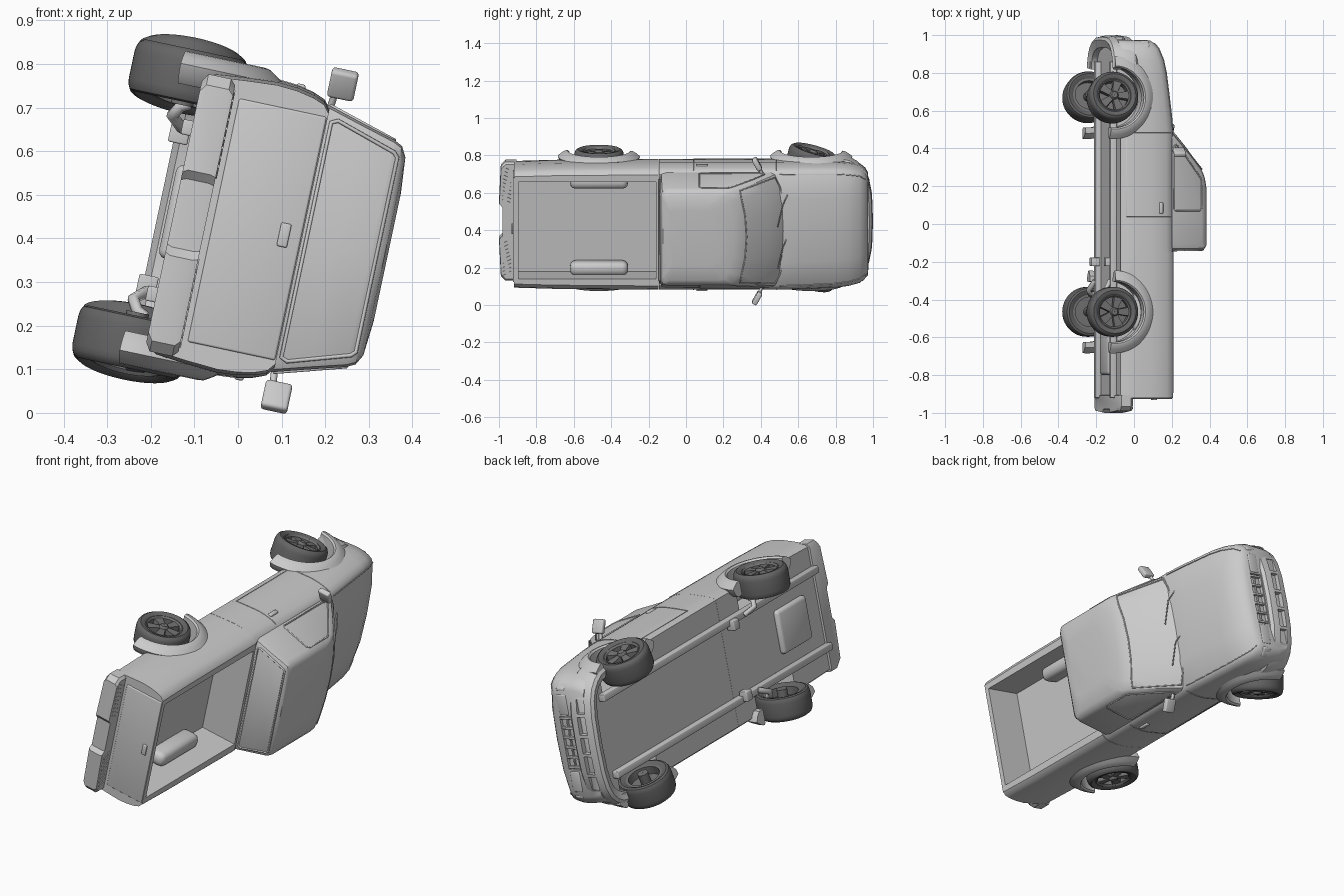
import bpy, bmesh, math
from mathutils import Matrix, Vector

if "Cube" in bpy.data.objects:
    bpy.data.objects.remove(bpy.data.objects["Cube"])

# Built upright (x right, y forward, z up), then rolled onto its side at the end
POSE = Matrix.Translation((0, 0, 0.43)) @ Matrix.Rotation(math.radians(102), 4, 'Y')


def material(name, g):
    m = bpy.data.materials.new(name)
    m.diffuse_color = (g, g, g, 1)
    m.use_nodes = True
    m.node_tree.nodes["Principled BSDF"].inputs["Base Color"].default_value = m.diffuse_color
    return m


RUBBER, RIM = material("rubber", 0.13), material("rim_grey", 0.17)


def make(name, verts, faces, mat=None):
    me = bpy.data.meshes.new(name)
    me.from_pydata([tuple(v) for v in verts], [], faces)
    bm = bmesh.new()
    bm.from_mesh(me)
    bmesh.ops.recalc_face_normals(bm, faces=bm.faces)
    bm.to_mesh(me)
    bm.free()
    if mat:
        me.materials.append(mat)
    ob = bpy.data.objects.new(name, me)
    bpy.context.collection.objects.link(ob)
    return ob


def loft(name, rings, closed=False, mat=None):
    n, m = len(rings[0]), len(rings)
    faces = []
    for i in range(m if closed else m - 1):
        j = (i + 1) % m
        faces += [(i*n + k, i*n + (k+1) % n, j*n + (k+1) % n, j*n + k) for k in range(n)]
    if not closed:
        faces += [tuple(range(n)), tuple(range((m-1)*n, m*n))]
    return make(name, [p for r in rings for p in r], faces, mat)


def box(name, c, s, bev=0.006, rot=0):
    bm = bmesh.new()
    bmesh.ops.create_cube(bm, size=1)
    for v in bm.verts:
        v.co = Vector((v.co.x*s[0], v.co.y*s[1], v.co.z*s[2]))
    if bev:
        bmesh.ops.bevel(bm, geom=bm.edges[:], offset=bev, segments=3, profile=0.5, affect='EDGES')
    me = bpy.data.meshes.new(name)
    bm.to_mesh(me)
    bm.free()
    ob = bpy.data.objects.new(name, me)
    bpy.context.collection.objects.link(ob)
    ob.matrix_basis = Matrix.Translation(c) @ Matrix.Rotation(rot, 4, 'Z')
    return ob


def tube(name, pts, r=0.003, cyclic=False):
    cu = bpy.data.curves.new(name, 'CURVE')
    cu.dimensions, cu.bevel_depth, cu.bevel_resolution, cu.use_fill_caps = '3D', r, 1, True
    sp = cu.splines.new('POLY')
    sp.points.add(len(pts) - 1)
    for q, p in zip(sp.points, pts):
        q.co = (*p, 1)
    sp.use_cyclic_u = cyclic
    ob = bpy.data.objects.new(name, cu)
    bpy.context.collection.objects.link(ob)


def lathe(name, prof, n=48, mat=None):
    rings = [[(x, r*math.cos(a), r*math.sin(a)) for r, x in prof]
             for a in (2*math.pi*i/n for i in range(n))]
    return loft(name, rings, True, mat)


def cut(target, cutters):
    for c in cutters:
        c.hide_render = True
        md = target.modifiers.new("cut", 'BOOLEAN')
        md.operation, md.solver, md.object = 'DIFFERENCE', 'EXACT', c
    bpy.context.view_layer.update()
    dg = bpy.context.evaluated_depsgraph_get()
    me = bpy.data.meshes.new_from_object(target.evaluated_get(dg))
    target.modifiers.clear()
    target.data = me
    for c in cutters:
        bpy.data.objects.remove(c)


# Body cross-section: (fraction of half width, fraction of height)
SIDE = [(.93, 0), (.965, .06), (.985, .3), (1, .56), (.99, .72), (.965, .86), (.935, .95), (.88, 1)]


def section(y, w, s, t, b=-0.14):
    half = [(0, b)] + [(w*fx, b + fz*(s - b)) for fx, fz in SIDE] + [(w*.5, t - (t-s)*.2), (0, t)]
    return [(x, y, z) for x, z in half + [(-x, z) for x, z in half[-2:0:-1]]]


def side_x(z, w=0.345, s=0.145, b=-0.14):
    f = (z - b)/(s - b)
    for (x0, f0), (x1, f1) in zip(SIDE, SIDE[1:]):
        if f <= f1:
            return w*(x0 + (x1 - x0)*max(0, f - f0)/(f1 - f0))
    return w*.88


REAR_Y, FRONT_Y, HUB_Z = -0.465, 0.67, -0.183


def arches(y):
    out = []
    for s in (-1, 1):
        ring = [(y + .162*math.cos(a), HUB_Z + .162*math.sin(a)) for a in (2*math.pi*i/48 for i in range(48))]
        out.append(loft("arch_cutter", [[(s*x, p, z) for p, z in ring] for x in (.205, .5)]))
    return out


# Front body: hood, fenders and lower cab
body = loft("front_body", [section(*a) for a in (
    (-.145, .345, .145, .15), (.2, .345, .145, .15), (.5, .345, .145, .168), (.6, .345, .135, .162),
    (.8, .34, .111, .138), (.87, .332, .097, .123), (.93, .318, .074, .1), (.958, .295, .053, .076),
    (.972, .27, .035, .052))])
cut(body, arches(FRONT_Y) + [box("grille_cutter", (0, .985, -.006), (.27, .06, .066), 0)])

# Cargo bed
bed = loft("cargo_bed", [section(*a) for a in (
    (-.92, .333, .15, .15), (-.7, .34, .15, .15), (-.146, .345, .15, .15))])
cut(bed, arches(REAR_Y) + [box("bed_cutter", (0, -.5275, .13), (.53, .735, .34), 0)])

# Cab upper: plan outlines stacked upward (z, half width, back, front at pillar, windshield bow)
rings = []
for z, w, yb, yf, bow in ((.12, .315, -.14, .5, .06), (.15, .312, -.14, .47, .07), (.225, .29, -.14, .386, .065),
                          (.31, .266, -.138, .285, .05), (.33, .256, -.134, .245, .055), (.343, .232, -.122, .2, .06),
                          (.35, .15, -.08, .13, .06)):
    half = [(0, yb), (w*.9, yb), (w*.98, yb + .01), (w, yb + .035), (w, .05), (w, yf - .03), (w*.97, yf),
            (w*.8, yf + bow*.45), (w*.45, yf + bow*.85), (0, yf + bow)]
    rings.append([(x, y, z) for x, y in half + [(-x, y) for x, y in half[-2:0:-1]]])
loft("cab_upper", rings)

# Window surrounds
tube("rear_window_frame", [(-.275, -.141, .16), (.275, -.141, .16), (.282, -.139, .175), (.238, -.138, .315),
                           (.228, -.136, .325), (-.228, -.136, .325), (-.238, -.138, .315), (-.282, -.139, .175)], .005, True)
tube("windshield_frame", [(-.29, .478, .155), (-.24, .501, .155), (-.135, .53, .154), (0, .54, .154), (.135, .53, .154),
                          (.24, .501, .155), (.29, .478, .155), (.252, .29, .313), (.205, .297, .316), (.115, .316, .316),
                          (0, .324, .316), (-.115, .316, .316), (-.205, .297, .316), (-.252, .29, .313)], .004, True)
for x in (-.2, .03):
    tube("wiper", [(x, .545, .152), (x + .05, .52, .185), (x + .17, .49, .205)], .003)

for s in (-1, 1):
    # Side window, seams and hood edges
    tube("side_window_frame", [(s*(.313 - .295*(z - .15)), y, z) for y, z in (
        (.07, .16), (.08, .152), (.415, .152), (.42, .165), (.36, .217), (.245, .303), (.23, .31), (.085, .31),
        (.07, .298))], .004, True)
    zs = [.13, .105, .065, .02, -.05, -.11]
    tube("door_seam", [(s*side_x(z), .04, z) for z in zs] + [(s*side_x(z), .485, z) for z in zs[::-1]], .0025)
    tube("hood_seam", [(s*.304, .5, .146), (s*.304, .6, .136), (s*.299, .8, .112), (s*.292, .87, .098),
                       (s*.28, .93, .075), (s*.26, .958, .055)], .0025)
    box("door_handle", (s*.338, .085, .075), (.018, .06, .022), .006)
    # Mirrors, outer ends swept back
    box("mirror", (s*.366, .38, .168), (.07, .028, .062), .008, -s*.5)
    tube("mirror_arm", [(s*.3, .41, .15), (s*.345, .39, .155)], .009)
    # Wheel housings inside the bed
    box("bed_wheel_housing", (s*.237, REAR_Y, -.003), (.075, .31, .1), .03)
    # Lights
    box("headlight", (s*.195, .962, -.004), (.105, .026, .056), .006)
    box("corner_light", (s*.278, .943, -.004), (.055, .04, .052), .01, -s*.75)
    # Chassis rails and brackets
    box("frame_rail", (s*.195, -.03, -.155), (.035, 1.78, .035), .004)
    box("spring_bracket", (s*.18, -.2, -.175), (.05, .045, .045), .004)
    tube("exhaust_pipe", [(s*.19, -.3, -.17), (s*.215, -.35, -.2), (s*.24, -.37, -.185), (s*.25, -.37, -.165)], .014)
    # Flares and wheels at each axle
    for pos, y, steer in (("front", FRONT_Y, -15), ("rear", REAR_Y, 0)):
        prof = [(.160, .29), (.160, .358), (.168, .366), (.18, .364), (.2, .352), (.22, .336), (.21, .31), (.19, .29)]
        arc = [math.radians(2 + 184*i/32) for i in range(33)]
        loft(pos + "_wheel_flare", [[(s*x, y + r*math.cos(a), HUB_Z + r*math.sin(a)) for r, x in prof] for a in arc])
        parts = [
            lathe("tyre", [(r, s*x) for r, x in (
                (.088, -.05), (.1, -.058), (.114, -.062), (.125, -.058), (.13, -.048), (.132, -.035), (.132, .03),
                (.13, .042), (.125, .053), (.114, .06), (.1, .058), (.088, .05))], 56, RUBBER),
            lathe("rim", [(r, s*x) for r, x in ((.02, 0), (.078, 0), (.078, .045), (.086, .053), (.092, .051),
                                                (.092, -.052), (.078, -.052), (.078, -.01), (.02, -.01))], 40, RIM),
            lathe("hub", [(r, s*x) for r, x in ((.001, .058), (.016, .058), (.022, .05), (.026, .035), (.026, -.07),
                                                (.001, -.07))], 24, RIM)]
        vs, fs = [], []
        for k in range(5):
            a = 2*math.pi*k/5 + .3
            for r, h, x in ((.02, .013, .046), (.081, .023, .046)):
                for dx, t in ((0, -h), (0, h), (-.025, h*1.15), (-.025, -h*1.15)):
                    vs.append((s*(x + dx), r*math.cos(a) - t*math.sin(a), r*math.sin(a) + t*math.cos(a)))
            b = 8*k
            fs += [(b+i, b+(i+1) % 4, b+4+(i+1) % 4, b+4+i) for i in range(4)]
            fs += [(b, b+1, b+2, b+3), (b+4, b+5, b+6, b+7)]
        parts.append(make("spokes", vs, fs, RIM))
        for p in parts:
            p.name = pos + "_" + p.name
            p.matrix_basis = Matrix.Translation((s*.313, y, HUB_Z)) @ Matrix.Rotation(math.radians(steer), 4, 'Z')

# Grille bars
for i in range(6):
    box("grille_slat", (-.125 + .05*i, .962, -.006), (.012, .016, .068), .003)
box("grille_bar", (0, .959, -.006), (.27, .01, .008), .002)

# Front bumper swept around the nose
half = [(0, .985), (.14, .98), (.22, .965), (.27, .942), (.305, .908), (.327, .87), (.336, .828)]
path = [Vector((-x, y)) for x, y in half[:0:-1]] + [Vector(p) for p in half]
rings = []
for i, p in enumerate(path):
    t = (path[min(i + 1, len(path) - 1)] - path[max(i - 1, 0)]).normalized()
    rings.append([(p.x - t.y*d, p.y + t.x*d, z) for d, z in (
        (-.05, -.17), (-.01, -.185), (.006, -.175), (.014, -.145), (.015, -.09), (.01, -.06), (-.004, -.046), (-.05, -.044))])
bumper = loft("front_bumper", rings)
cut(bumper, [box("slot_cutter", (x, 1.0, -.118), (w, .06, .044), 0) for x, w in (
    (-.195, .07), (-.1, .09), (0, .08), (.1, .09), (.195, .07))])

# Tailgate
box("tailgate", (0, -.918, .045), (.57, .016, .205), .005)
box("tailgate_handle", (0, -.928, .108), (.055, .01, .024), .004)

# Rear bumper with ribbed step pads
bump = [(-.325, -.905), (-.325, -.965), (-.3, -.99), (-.1, -1.0), (-.08, -.982),
        (.08, -.982), (.1, -1.0), (.3, -.99), (.325, -.965), (.325, -.905)]
loft("rear_bumper", [[(x*k, -.95 + (y + .95)*k, z) for x, y in bump] for z, k in (
    (-.15, .94), (-.138, 1), (-.085, 1), (-.073, .96))])
for s in (-1, 1):
    for i in range(9):
        box("step_rib", (s*(.11 + .022*i), -.957, -.072), (.008, .05, .004), 0, s*.5)

# Underbody tank
box("fuel_tank", (0, -.68, -.145), (.22, .24, .04), .018)

# Smooth shading with sharp edges kept, then roll the whole truck
bpy.ops.object.select_all(action='DESELECT')
for ob in bpy.context.scene.objects:
    if ob.type == 'MESH':
        ob.select_set(True)
        bpy.context.view_layer.objects.active = ob
bpy.ops.object.shade_smooth_by_angle(angle=math.radians(35))
for ob in bpy.context.scene.objects:
    ob.matrix_basis = POSE @ ob.matrix_basis
